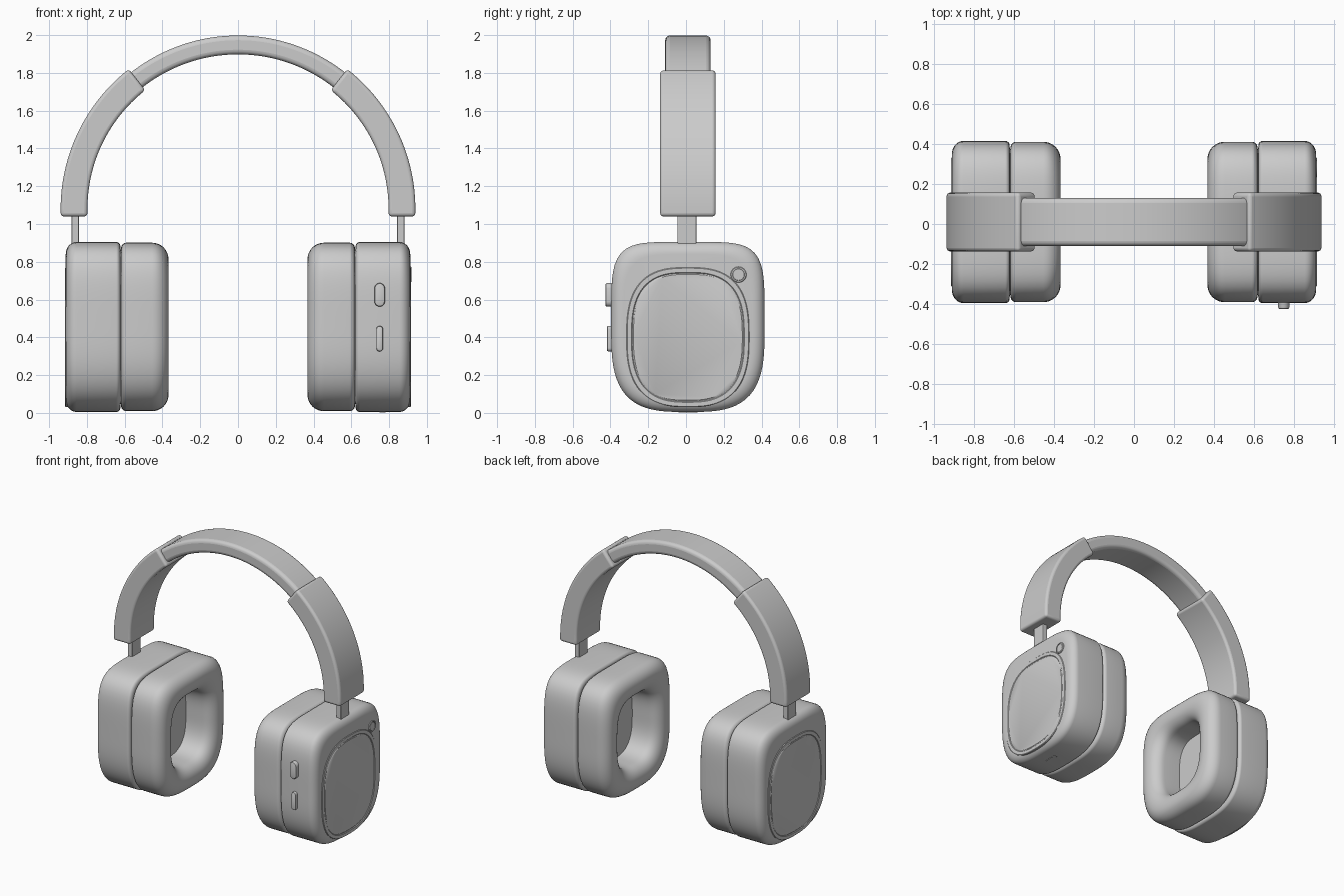
import bpy, bmesh, math
from mathutils import Vector

if "Cube" in bpy.data.objects:
    bpy.data.objects.remove(bpy.data.objects["Cube"], do_unlink=True)

grey = bpy.data.materials.new("plain grey")
grey.use_nodes = True
tone = (0.6, 0.6, 0.6, 1)
grey.diffuse_color = tone
grey.node_tree.nodes["Principled BSDF"].inputs["Base Color"].default_value = tone

CY = 0.01  # the whole set sits slightly behind centre


def loft(name, rings, closed=False, bevel=0.0, angle=35):
    """Skin a list of equal-length point loops, capping the ends."""
    bm = bmesh.new()
    loops = [[bm.verts.new(p) for p in ring] for ring in rings]
    n = len(loops[0])
    pairs = list(zip(loops, loops[1:]))
    if closed:
        pairs.append((loops[-1], loops[0]))
    else:
        bm.faces.new(loops[0])
        bm.faces.new(loops[-1])
    for a, b in pairs:
        for i in range(n):
            j = (i + 1) % n
            bm.faces.new((a[i], a[j], b[j], b[i]))
    bmesh.ops.recalc_face_normals(bm, faces=bm.faces)
    mesh = bpy.data.meshes.new(name)
    bm.to_mesh(mesh)
    bm.free()
    obj = bpy.data.objects.new(name, mesh)
    bpy.context.collection.objects.link(obj)
    mesh.materials.append(grey)
    if bevel:
        mod = obj.modifiers.new("soft edges", "BEVEL")
        mod.width, mod.segments = bevel, 4
        mod.limit_method, mod.angle_limit = "ANGLE", math.radians(40)
    bpy.ops.object.select_all(action="DESELECT")
    obj.select_set(True)
    bpy.context.view_layer.objects.active = obj
    bpy.ops.object.shade_smooth_by_angle(angle=math.radians(angle))
    return obj


def squircle(x, a, b, cz, top, bottom, count=96):
    """Rounded-square loop at a given x; exponents set the corner fullness."""
    pts = []
    for i in range(count):
        t = math.tau * i / count
        c, s = math.cos(t), math.sin(t)
        n = top if s > 0 else bottom
        r = (abs(c) ** n + abs(s) ** n) ** (-1 / n)
        pts.append(Vector((x, CY + a * r * c, cz + b * r * s)))
    return pts


def cup_ring(x, inset):
    k = max(0, min(1, inset / 0.17))
    return squircle(x, 0.406 - inset, 0.45 - inset, 0.455, 5 - 1.8 * k, 3.2 - 0.4 * k)


def plate_ring(x, inset):
    return squircle(x, 0.325 - inset, 0.37 - inset, 0.4, 2.8, 2.7)


def fillet(cx, ci, rx, ri, start, end, steps=8):
    """Quarter-round of (x, inset) profile points."""
    return [(cx + rx * math.cos(t), ci - ri * math.sin(t)) for t in
            (math.radians(start + (end - start) * i / steps) for i in range(steps + 1))]


def stadium(length, width, steps=10):
    r, h = width / 2, (length - width) / 2
    pts = []
    for sign in (1, -1):
        for i in range(steps + 1):
            t = math.pi * i / steps
            pts.append((sign * r * math.cos(t), sign * (h + r * math.sin(t))))
    return pts


def bar(name, path, width, thick, bevel):
    """Rectangular strap swept along (centre, outward normal) pairs."""
    side = Vector((0, width / 2, 0))
    rings = []
    for p, n in path:
        out = n * thick / 2
        rings.append([p + side + out, p - side + out, p - side - out, p + side - out])
    return loft(name, rings, bevel=bevel)


# Headband arc
AZ, R = 1.08, 0.868


def arc_point(deg):
    t = math.radians(deg)
    n = Vector((math.cos(t), 0, math.sin(t)))
    return Vector((0, CY, AZ)) + n * R, n


bar("headband", [arc_point(48 + 84 * i / 48) for i in range(49)], 0.24, 0.1, 0.03)

for side, label in ((1, "left"), (-1, "right")):
    flip = Vector((side, 1, 1))

    def mirrored(rings):
        return [[p * flip for p in ring] for ring in rings]

    # Band sleeve with a short straight lower end
    path = [arc_point(52 * i / 30) for i in range(31)]
    path.insert(0, (Vector((R, CY, 1.04)), Vector((1, 0, 0))))
    bar(label + "_sleeve", [(p * flip, n * flip) for p, n in path], 0.294, 0.142, 0.018)

    # Stem joining sleeve and cup
    stem = [(Vector((0.862 * side, CY - 0.005, z)), Vector((1, 0, 0))) for z in (0.86, 1.08)]
    bar(label + "_stem", stem, 0.1, 0.038, 0.005)

    # Outer shell of the cup
    profile = [(0.6, 0.06), (0.622, 0.04)]
    profile += fillet(0.645, 0.022, 0.022, 0.022, 180, 90)
    profile += fillet(0.855, 0.065, 0.057, 0.065, 90, 0)
    loft(label + "_cup_shell", mirrored([cup_ring(*p) for p in profile]))

    # Ear cushion: a soft ring around a deep opening
    profile = [(0.63, 0.05), (0.619, 0.04)]
    profile += fillet(0.59, 0.033, 0.029, 0.029, 0, 90)
    profile += fillet(0.455, 0.09, 0.087, 0.086, 90, 180)
    profile += fillet(0.455, 0.1, 0.087, 0.09, 180, 270)
    profile += [(0.52, 0.195), (0.63, 0.195)]
    loft(label + "_ear_cushion", mirrored([cup_ring(*p) for p in profile]), closed=True)
    loft(label + "_speaker_plate", mirrored([cup_ring(x, 0.18) for x in (0.585, 0.62)]))

    # Outer trim ring and inset face panel
    trim = [(0.86, 0), (0.912, 0), (0.916, 0.004), (0.916, 0.026), (0.912, 0.03), (0.86, 0.03)]
    loft(label + "_trim_ring", mirrored([plate_ring(*p) for p in trim]), closed=True)
    panel = [(0.86, 0.033), (0.912, 0.033), (0.915, 0.037)]
    loft(label + "_face_panel", mirrored([plate_ring(*p) for p in panel]))

# Two pill-shaped buttons on the front of the left cup
for name, z, length, width, front in (("upper_button", 0.625, 0.125, 0.056, -0.426),
                                      ("lower_button", 0.393, 0.135, 0.036, -0.418)):
    layers = ((-0.37, 1), (front + 0.008, 1), (front + 0.002, 0.9), (front, 0.75))
    loft(name, [[(0.75 + u * k, y, z + v * (1 + (k - 1) * width / length))
                 for u, v in stadium(length, width)] for y, k in layers])

# Charging port under the left cup
loft("charging_port", [[(0.765 + u, CY + v, z) for u, v in stadium(0.1, 0.034)]
                       for z in (0.002, 0.01)])


# Small round control on the outer face of the left cup
def disc(x, r):
    return [(x, 0.278 + r * math.cos(t), 0.732 + r * math.sin(t))
            for t in (math.tau * i / 32 for i in range(32))]


loft("round_control_rim", [disc(*p) for p in ((0.85, 0.042), (0.915, 0.042), (0.918, 0.039),
                                              (0.918, 0.034), (0.85, 0.034))], closed=True)
loft("round_control", [disc(*p) for p in ((0.85, 0.032), (0.915, 0.032), (0.917, 0.03))])
